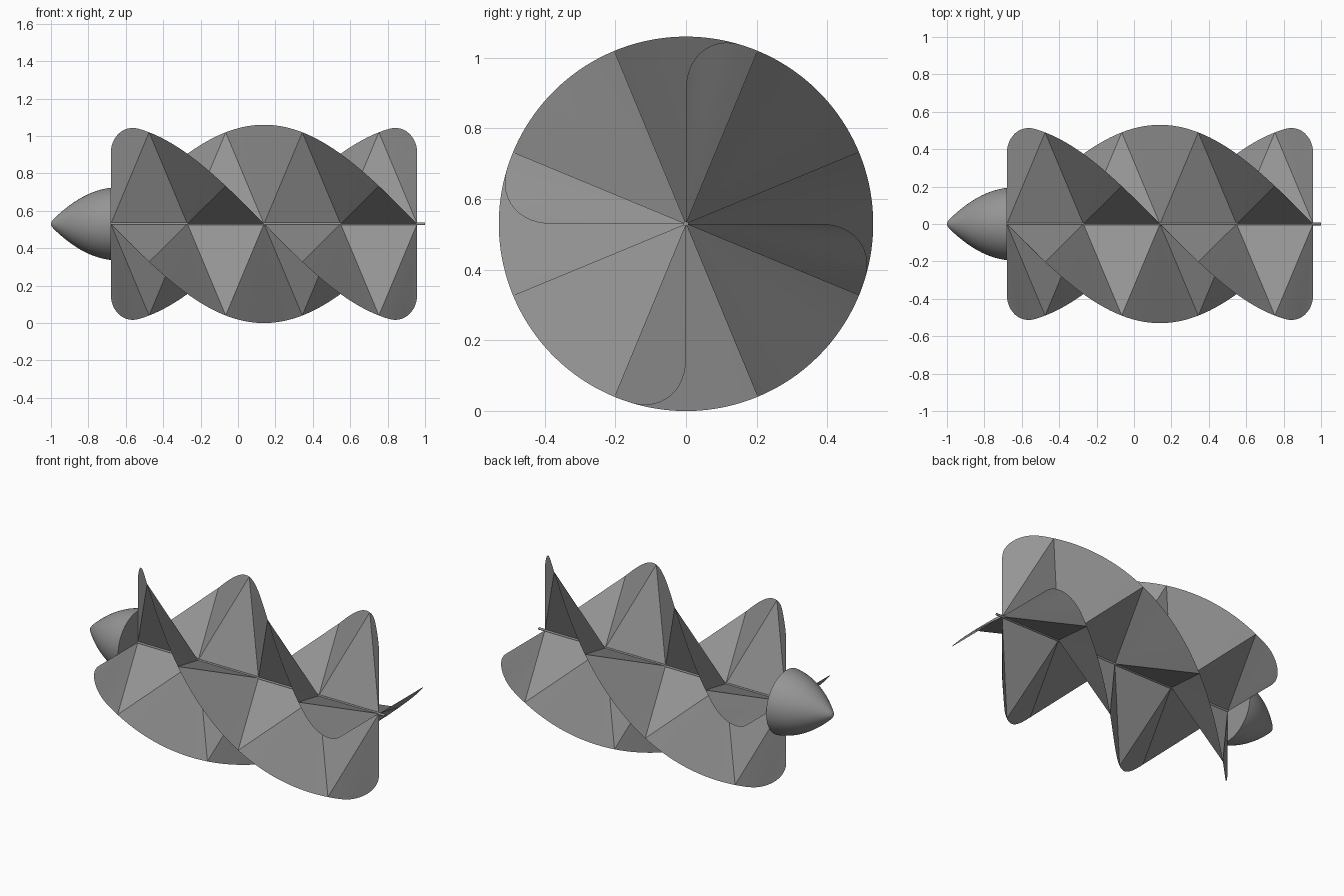
import bpy
from math import sin, cos, pi, sqrt, radians

if "Cube" in bpy.data.objects:
    bpy.data.objects.remove(bpy.data.objects["Cube"])

AXIS_Z, RADIUS = 0.53, 0.53
X0, X1, CORNER = -0.68, 0.958, 0.15

grey = bpy.data.materials.new("dark_grey")
grey.diffuse_color = (0.3, 0.3, 0.3, 1)
grey.use_nodes = True
grey.node_tree.nodes["Principled BSDF"].inputs["Base Color"].default_value = grey.diffuse_color


def make_object(name, verts, faces, sharp=35):
    mesh = bpy.data.meshes.new(name)
    mesh.from_pydata(verts, [], faces)
    mesh.update()
    mesh.materials.append(grey)
    obj = bpy.data.objects.new(name, mesh)
    bpy.context.collection.objects.link(obj)
    bpy.ops.object.select_all(action='DESELECT')
    obj.select_set(True)
    bpy.context.view_layer.objects.active = obj
    bpy.ops.object.shade_smooth_by_angle(angle=radians(sharp))
    return obj


def lathe(name, profile, sides):
    """Revolve (x, radius) pairs around the long axis, with capped ends."""
    verts = [(x, -r * sin(2 * pi * j / sides), AXIS_Z + r * cos(2 * pi * j / sides))
             for x, r in profile for j in range(sides)]
    faces = []
    for i in range(len(profile) - 1):
        for j in range(sides):
            k = (j + 1) % sides
            a, b = i * sides, (i + 1) * sides
            faces.append((a + j, b + j, b + k, a + k))
    faces.append(tuple(range(sides)))
    faces.append(tuple(reversed(range((len(profile) - 1) * sides, len(profile) * sides))))
    return make_object(name, verts, faces)


def blade(name, start, segments=4, nx=96):
    """Half-turn blade: a smooth outer edge fanned to five points on the axis."""
    length = X1 - X0
    ease = [CORNER * (1 - cos(i / 12 * pi / 2)) for i in range(12)]
    span = length - 2 * CORNER
    xs = [X0 + e for e in ease]
    xs += [X0 + CORNER + span * i / nx for i in range(nx + 1)]
    xs += [X1 - e for e in reversed(ease)]
    # put edge points exactly where neighbouring fans meet
    xs = sorted(xs + [X0 + length * (k + 0.5) / segments for k in range(segments)])
    verts = [(X0 + length * k / segments, 0, AXIS_Z) for k in range(segments + 1)]
    base = len(verts)
    for x in xs:
        d = max(0, CORNER - min(x - X0, X1 - x))
        r = RADIUS - CORNER + sqrt(max(0, CORNER ** 2 - d ** 2))
        a = start + pi * (x - X0) / length
        verts.append((x, -r * sin(a), AXIS_Z + r * cos(a)))
    faces = []
    for i in range(len(xs) - 1):
        mid = (xs[i] + xs[i + 1]) / 2
        apex = int((mid - X0) / length * segments + 0.5)
        if faces and apex != last:
            faces.append((last, base + i, apex))
        faces.append((apex, base + i, base + i + 1))
        last = apex
    return make_object(name, verts, faces)


# Four helical blades
for n in range(4):
    blade(f"helical_blade_{n + 1}", n * pi / 2)

# Thin centre shaft
lathe("centre_shaft", [(X0, 0.007), (1.0, 0.007)], 16)

# Bullet-shaped nose with a slightly blunt tip and flat back
nose = [(-1.0, 0.003), (-0.998, 0.010)]
for i in range(1, 25):
    t = i / 24
    nose.append((-1 + 0.32 * t, 0.012 + 0.181 * (1.8 * t - 0.8 * t * t)))
lathe("nose_cone", nose, 64)
